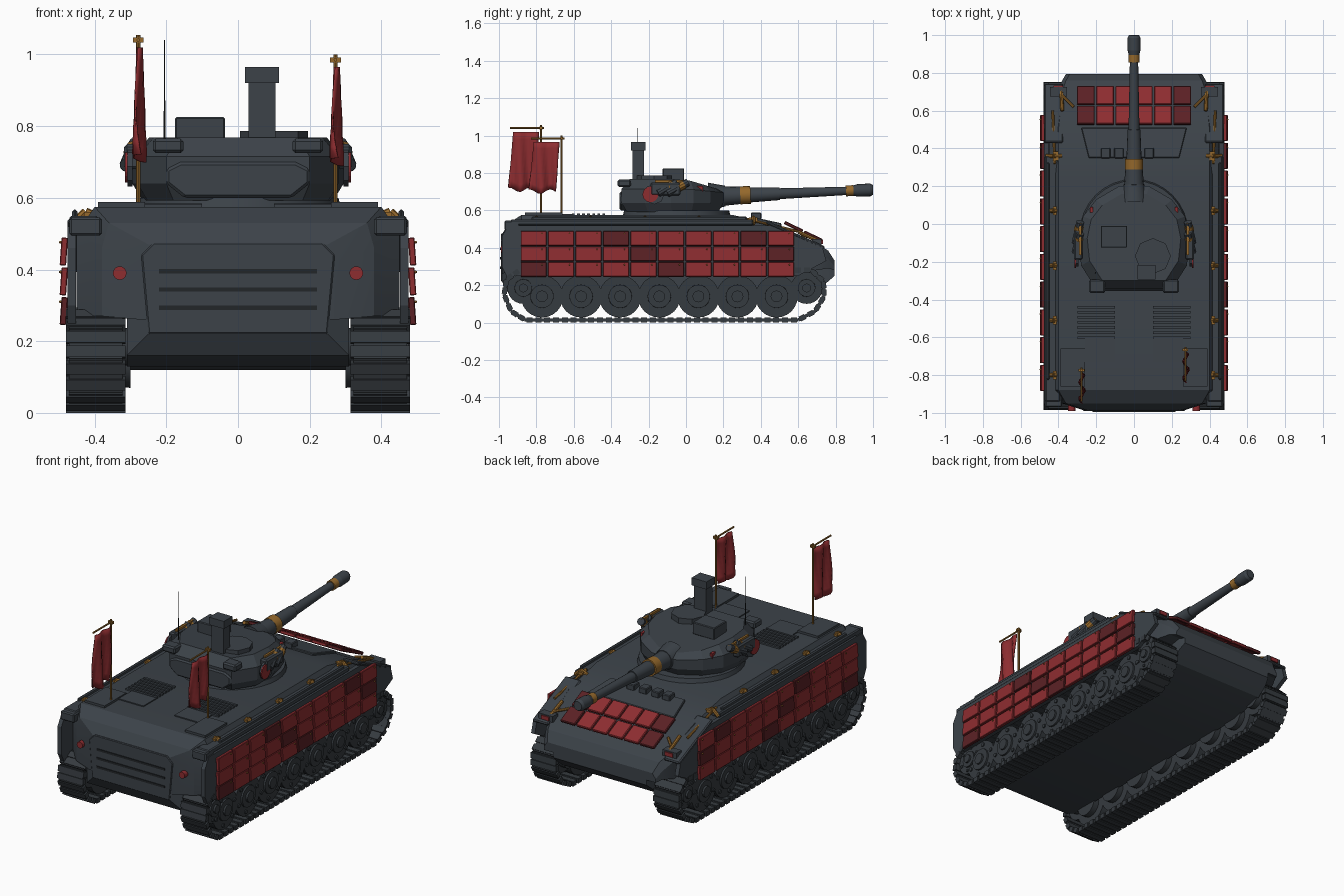
import bpy, bmesh, math
from mathutils import Vector, Matrix

cube = bpy.data.objects.get("Cube")
if cube:
    bpy.data.objects.remove(cube, do_unlink=True)


def material(name, rgb):
    m = bpy.data.materials.new(name)
    m.use_nodes = True
    m.diffuse_color = (*rgb, 1)
    m.node_tree.nodes["Principled BSDF"].inputs["Base Color"].default_value = (*rgb, 1)
    return m


HULL = material("slate_grey", (0.045, 0.055, 0.066))
TRACK = material("track_grey", (0.036, 0.043, 0.050))
DARK = material("near_black", (0.016, 0.019, 0.022))
RED = material("armour_red", (0.27, 0.026, 0.030))
MAROON = material("dark_red", (0.105, 0.015, 0.018))
GOLD = material("brass", (0.30, 0.14, 0.025))


def finish(bm, name, *mats, smooth=None, bevel=0):
    bmesh.ops.recalc_face_normals(bm, faces=bm.faces)
    mesh = bpy.data.meshes.new(name)
    bm.to_mesh(mesh)
    bm.free()
    ob = bpy.data.objects.new(name, mesh)
    bpy.context.collection.objects.link(ob)
    for m in mats:
        mesh.materials.append(m)
    if bevel:
        mod = ob.modifiers.new("Bevel", "BEVEL")
        mod.width, mod.segments = bevel, 1
    if smooth:
        bpy.ops.object.select_all(action="DESELECT")
        ob.select_set(True)
        bpy.context.view_layer.objects.active = ob
        bpy.ops.object.shade_smooth_by_angle(angle=math.radians(smooth))
    return ob


def paint(verts, mi):
    for f in {f for v in verts for f in v.link_faces}:
        f.material_index = mi


def box(bm, centre, size, mi=0, rot=None):
    mat = Matrix.Translation(centre) @ (rot or Matrix()) @ Matrix.Diagonal((*size, 1))
    paint(bmesh.ops.create_cube(bm, size=1, matrix=mat)["verts"], mi)


def rod(bm, a, b, r1, r2=None, mi=0, n=12):
    a, b = Vector(a), Vector(b)
    mat = Matrix.Translation((a + b) / 2) @ (b - a).to_track_quat("Z", "Y").to_matrix().to_4x4()
    r2 = r1 if r2 is None else r2
    paint(bmesh.ops.create_cone(bm, cap_ends=True, segments=n, radius1=r1, radius2=r2,
                                depth=(b - a).length, matrix=mat)["verts"], mi)


def loft(bm, rings, caps=True):
    loops = [[bm.verts.new(p) for p in ring] for ring in rings]
    n = len(loops[0])
    for lo, hi in zip(loops, loops[1:]):
        for i in range(n):
            bm.faces.new((lo[i], lo[(i + 1) % n], hi[(i + 1) % n], hi[i]))
    if caps:
        bm.faces.new(loops[0])
        bm.faces.new(loops[-1])


def mirrored(half):
    return half + [(-x, *rest) for x, *rest in reversed(half)]


SIDES = (-1, 1)

# Hull lofted along its length: y, lower width and height, sponson, shoulder, roof
stations = [(-.985, .25, .22, .26, .27, .42, .25, .47), (-.95, .31, .16, .27, .38, .46, .36, .53),
            (-.88, .31, .13, .27, .45, .50, .40, .575), (.25, .31, .12, .27, .45, .50, .40, .575),
            (.50, .31, .12, .27, .45, .46, .40, .52), (.70, .31, .17, .28, .41, .38, .38, .42),
            (.76, .31, .22, .29, .38, .34, .36, .385), (.795, .30, .25, .28, .36, .30, .34, .33)]
bm = bmesh.new()
loft(bm, [mirrored([(wl, y, zb), (wl, y, z1), (wm, y, z1), (wm, y, z2), (wt, y, zt)])
          for y, wl, zb, z1, wm, z2, wt, zt in stations])
finish(bm, "hull", HULL, smooth=25)

# Side skirts and fenders
skirt = [(-.96, .25), (-.985, .30), (-.985, .46), (-.95, .52), (.45, .52), (.57, .47),
         (.73, .40), (.75, .33), (.60, .25)]
for s in SIDES:
    side = "left" if s > 0 else "right"
    bm = bmesh.new()
    loft(bm, [[(s * x, y, z) for y, z in skirt] for x in (.452, .476)])
    finish(bm, side + "_skirt", HULL)
    bm = bmesh.new()
    box(bm, (s * .43, -.29, .535), (.08, 1.30, .03))
    box(bm, (s * .425, -.93, .52), (.09, .08, .05))
    box(bm, (s * .455, -.25, .555), (.015, 1.15, .025))
    slope = Matrix.Rotation(math.radians(-24), 4, "X")
    box(bm, (s * .425, .585, .468), (.10, .34, .018), 0, slope)
    finish(bm, side + "_fender", HULL, bevel=.006)

# Armour tiles, three rows on each side, with brass studs
for s in SIDES:
    bm = bmesh.new()
    tilt = Matrix.Rotation(s * math.radians(-4), 4, "Y")
    for row in range(3):
        for col in range(10):
            y, z = -.815 + col * .147, .450 - row * .083
            box(bm, (s * .486, y, z), (.018, .137, .078), int((col - row) % 5 == 3), tilt)
            rod(bm, (s * .490, y + .045, z + .026), (s * .499, y + .045, z + .026), .005, mi=2, n=6)
    finish(bm, ("left" if s > 0 else "right") + "_armour_tiles", RED, MAROON, GOLD, bevel=.004)

bm = bmesh.new()
slope = Matrix.Rotation(math.radians(-26), 4, "X")
for col in range(6):
    for row in range(2):
        box(bm, (-.255 + col * .102, .575 + row * .105, .512 - row * .051), (.094, .108, .018),
            int(col in (0, 5)), slope)
finish(bm, "glacis_tiles", RED, MAROON, bevel=.004)

# Rear door with slots, and tail lamps
bm = bmesh.new()
door = mirrored([(.25, .22), (.27, .44), (.235, .475)])
loft(bm, [[(x, y, z) for x, z in door] for y in (-.96, -.99)])
finish(bm, "rear_door", HULL, bevel=.004)
bm = bmesh.new()
for z in (.293, .344, .395):
    box(bm, (0, -.991, z), (.44, .006, .012))
finish(bm, "rear_door_slots", DARK)
bm = bmesh.new()
for s in SIDES:
    rod(bm, (s * .33, -.94, .39), (s * .33, -.99, .39), .019, n=16)
finish(bm, "tail_lamps", RED)

# Tracks: links stepped along a closed path
path = [Vector((0, y, z)) for y, z in ((-.86, .014), (.60, .014), (.69, .06), (.738, .14), (.735, .22),
        (.67, .28), (-.89, .28), (-.96, .23), (-.972, .15), (-.935, .06))]
for s in SIDES:
    bm = bmesh.new()
    for a, b in zip(path, path[1:] + path[:1]):
        d = b - a
        count = max(1, round(d.length / .047))
        rot = Matrix.Rotation(math.atan2(d.z, d.y), 4, "X")
        for i in range(count):
            p = a + d * ((i + .5) / count)
            box(bm, (s * .397, p.y, p.z), (.15, d.length / count, .018), 0, rot)
            box(bm, (s * .397, p.y, p.z), (.166, .032, .028), 0, rot)
    finish(bm, ("left" if s > 0 else "right") + "_track", TRACK)

# Road wheels with hubs and bolts, and smaller end wheels
wheels = [(-.77 + i * .209, .14, .113) for i in range(7)] + [(-.87, .185, .085), (.645, .185, .085)]
for s in SIDES:
    bm = bmesh.new()
    for y, z, r in wheels:
        rod(bm, (s * .335, y, z), (s * .385, y, z), r, n=24)
        rod(bm, (s * .405, y, z), (s * .455, y, z), r, n=24)
        rod(bm, (s * .30, y, z), (s * .465, y, z), r * .62, r * .55, n=20)
        rod(bm, (s * .46, y, z), (s * .476, y, z), r * .28, n=12)
        for k in range(6):
            a = k * math.tau / 6 + .3
            py, pz = y + r * .78 * math.cos(a), z + r * .78 * math.sin(a)
            rod(bm, (s * .45, py, pz), (s * .462, py, pz), r * .1, n=8)
    finish(bm, ("left" if s > 0 else "right") + "_wheels", TRACK, smooth=30)

# Deck plates, engine grilles, driver hatch and periscopes
bm = bmesh.new()
for s in SIDES:
    box(bm, (s * .325, -.76, .578), (.13, .20, .02))
    box(bm, (s * .18, -.665, .576), (.16, .13, .01))
    for i in range(7):
        box(bm, (s * .20, -.44 - i * .027, .578), (.20, .014, .012))
finish(bm, "deck_plates", HULL)
bm = bmesh.new()
hatch = mirrored([(.24, .35, .558), (.28, .51, .523)])
loft(bm, [[(x, y, z + dz) for x, y, z in hatch] for dz in (-.02, .008)])
for x in (-.15, -.08, 0, .08):
    box(bm, (x, .375, .57), (.05, .055, .035))
finish(bm, "driver_hatch", HULL, bevel=.004)

# Brass brackets along the fenders, front lamp guards
bm = bmesh.new()
for s in SIDES:
    for i in range(5):
        y = -.80 + i * .29
        rod(bm, (s * .385, y, .545), (s * .425, y, .562), .011, n=8)
        rod(bm, (s * .425, y, .562), (s * .462, y, .528), .011, n=8)
        box(bm, (s * .415, y, .553), (.03, .045, .016))
    rod(bm, (s * .42, .32, .555), (s * .43, .60, .487), .007, n=8)
    rod(bm, (s * .38, .60, .485), (s * .385, .71, .435), .010, n=8)
    rod(bm, (s * .32, .62, .465), (s * .38, .68, .455), .008, n=8)
finish(bm, "brass_fittings", GOLD)
bm = bmesh.new()
for s in SIDES:
    box(bm, (s * .40, .70, .43), (.09, .05, .035))
    box(bm, (s * .40, .728, .43), (.05, .008, .022), 1)
finish(bm, "front_lamps", HULL, RED)

# Turret body with a roof that falls toward the gun
bm = bmesh.new()
rod(bm, (0, -.05, .565), (0, -.05, .60), .29, .28, n=32)
finish(bm, "turret_ring", HULL, smooth=30)
plan = mirrored([(.08, .20), (.20, .13), (.27, .04), (.295, -.08), (.28, -.22), (.20, -.345)])
bm = bmesh.new()
loft(bm, [[(x * k, -.06 + (y + .06) * k, z - fall * max(0, y)) for x, y in plan]
          for z, k, fall in ((.592, .90, 0), (.64, 1, 0), (.715, 1, .1), (.768, .84, .25))])
finish(bm, "turret", HULL)
bm = bmesh.new()
panel = mirrored([(.15, .60), (.20, .64), (.20, .68), (.16, .70)])
loft(bm, [[(x, y, z) for x, z in panel] for y in (-.30, -.355)])
for s in SIDES:
    box(bm, (s * .195, -.33, .745), (.085, .07, .04))
    box(bm, (s * .295, -.11, .715), (.045, .16, .07))
finish(bm, "turret_stowage", HULL, bevel=.008)

# Roof fittings: sight mast, sensor box, hatch, aerial
bm = bmesh.new()
box(bm, (.067, -.255, .84), (.075, .06, .17))
box(bm, (.067, -.255, .943), (.095, .078, .044))
finish(bm, "sight_mast", HULL)
bm = bmesh.new()
box(bm, (-.106, -.067, .79), (.14, .115, .07))
finish(bm, "sensor_box", HULL, bevel=.004)
bm = bmesh.new()
rod(bm, (.10, -.17, .755), (.10, -.17, .787), .095, n=8)
finish(bm, "turret_hatch", HULL)
bm = bmesh.new()
rod(bm, (-.205, -.258, .74), (-.205, -.258, 1.04), .003, .0015, n=6)
finish(bm, "aerial", DARK)

# Side launchers with brass collars, and red roundels
bm = bmesh.new()
for s in SIDES:
    rod(bm, (s * .295, -.17, .687), (s * .308, -.17, .687), .055, mi=0, n=8)
    rod(bm, (s * .308, -.19, .685), (s * .315, -.19, .685), .042, mi=1, n=20)
    for k in (0, 1):
        a, b = Vector((s * .31, -.15 + k * .05, .69)), Vector((s * .285, -.05 + k * .06, .75))
        rod(bm, a, b, .021, mi=0, n=10)
        rod(bm, a.lerp(b, .55), a.lerp(b, .8), .024, mi=2, n=10)
    box(bm, (s * .285, -.08, .755), (.012, .17, .012), 2)
    box(bm, (s * .225, .075, .715), (.015, .03, .03), 1)
finish(bm, "turret_side_fittings", HULL, RED, GOLD)

# Gun turned along a slightly rising axis: start, end, radii, material
gun = [(.12, .21, .075, .055, 0), (.20, .30, .052, .046, 0), (.29, .345, .048, .048, 1),
       (.345, .50, .040, .034, 0), (.50, .86, .029, .022, 0), (.855, .895, .029, .029, 1),
       (.895, .92, .028, .034, 0), (.92, .985, .034, .034, 0), (.985, 1.0, .034, .026, 0)]
bm = bmesh.new()
for a, b, r1, r2, mi in gun:
    rod(bm, (0, a, .668 + a * .042), (0, b, .668 + b * .042), r1, r2, mi, 16)
finish(bm, "gun", HULL, GOLD, smooth=30)

# Banners: brass pole, crossbar, finial and rippled cloth
for name, x, y, top, low in (("left", .272, -.665, .985, .70), ("right", -.278, -.775, 1.04, .71)):
    bm = bmesh.new()
    rod(bm, (x, y, .57), (x, y, top + .015), .006, n=8)
    rod(bm, (x, y + .015, top), (x, y - .165, top), .005, n=8)
    box(bm, (x, y, top), (.03, .014, .014))
    finish(bm, name + "_banner_pole", GOLD)
    bm = bmesh.new()
    grid = [[bm.verts.new((x + .006 + .016 * math.sin(i * 1.1 + j * .35) * (.4 + j * .1),
                           y - .01 - i * .0155 - j * .003,
                           top - .02 + (low - top + .02) * j / 8 + .012 * math.sin(i * .9) * j / 8))
             for i in range(10)] for j in range(9)]
    for r0, r1 in zip(grid, grid[1:]):
        for i in range(9):
            bm.faces.new((r0[i], r0[i + 1], r1[i + 1], r1[i]))
    ob = finish(bm, name + "_banner_cloth", RED, smooth=60)
    ob.modifiers.new("Thickness", "SOLIDIFY").thickness = .005
